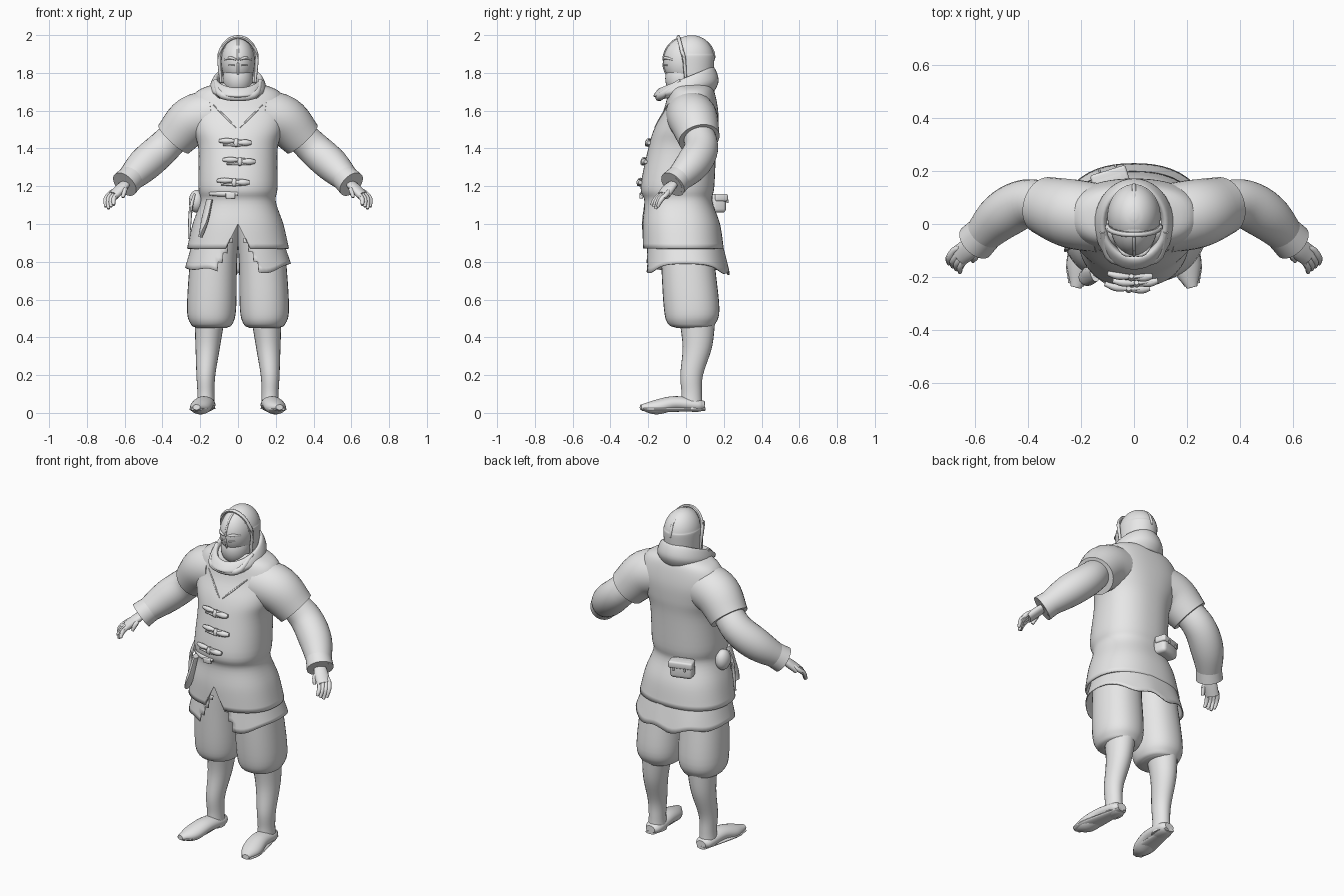
import bpy, bmesh, math
from mathutils import Vector
from mathutils.bvhtree import BVHTree

if "Cube" in bpy.data.objects:
    bpy.data.objects.remove(bpy.data.objects["Cube"])

GREY = (0.8, 0.8, 0.8, 1)
cloth = bpy.data.materials.new("plain_grey")
cloth.use_nodes = True
cloth.diffuse_color = GREY
cloth.node_tree.nodes["Principled BSDF"].inputs["Base Color"].default_value = GREY
parts = []


def finish(name, bm, shell=0):
    """Turn the bmesh into a grey object, with thickness if it is a shell."""
    bmesh.ops.recalc_face_normals(bm, faces=bm.faces[:])
    mesh = bpy.data.meshes.new(name)
    bm.to_mesh(mesh)
    bm.free()
    obj = bpy.data.objects.new(name, mesh)
    bpy.context.collection.objects.link(obj)
    mesh.materials.append(cloth)
    if shell:
        obj.modifiers.new("thickness", "SOLIDIFY").thickness = shell
    parts.append(obj)
    return obj


def spline(rings, steps):
    """Catmull-Rom interpolation of the ring parameters."""
    points = [Vector(ring) for ring in rings]
    first = points[0] * 2 - points[1]
    last = points[-1] * 2 - points[-2]
    points = [first, *points, last]
    rows = []
    for before, start, end, after in zip(points, points[1:], points[2:], points[3:]):
        slope_in, slope_out = (end - before) / 2, (after - start) / 2
        for step in range(steps):
            t = step / steps
            ease = t * t * (3 - 2 * t)
            bend = t * (1 - t)
            rows.append(start.lerp(end, ease) + slope_in * bend * (1 - t) - slope_out * bend * t)
    return rows + [points[-2]]


def loft(name, rings, level=False, depth=1, segs=24, steps=5, power=2,
         caps=True, shape=None, drop=None, shell=0):
    """Skin over rings (x, y, z, half width). Level rings lie flat, the others
    stand square to the path. Depth is the ratio of half depth to half width."""
    rows = spline(rings, steps)
    centres = [row.to_tuple()[:3] if len(row) < 4 else Vector(row[:3]) for row in rows]
    bm = bmesh.new()
    loops = []
    for i, (centre, row) in enumerate(zip(centres, rows)):
        across, up = Vector((1, 0, 0)), Vector((0, 1, 0))
        if not level:
            along = centres[min(i + 1, len(rows) - 1)] - centres[max(i - 1, 0)]
            across = along.cross(Vector((0, 0, 1))).normalized()
            up = across.cross(along).normalized()
        width = row[3]
        deep = row[4] if len(row) > 4 else width * depth
        loop = []
        for k in range(segs):
            angle = math.tau * k / segs
            u, v = (math.copysign(abs(w) ** (2 / power), w) for w in (math.cos(angle), math.sin(angle)))
            spot = centre + across * u * width + up * v * deep
            loop.append(bm.verts.new(shape(spot) if shape else spot))
        loops.append(loop)
    for lower, upper in zip(loops, loops[1:]):
        for k in range(segs):
            n = (k + 1) % segs
            bm.faces.new((lower[k], lower[n], upper[n], upper[k]))
    if caps:
        bm.faces.new(loops[0])
        bm.faces.new(loops[-1])
    if drop:
        gone = [face for face in bm.faces if drop(face.calc_center_median())]
        bmesh.ops.delete(bm, geom=gone, context="FACES")
    return finish(name, bm, shell)


def body(rows):
    """Centred rings from (height, half width, front y, back y)."""
    return [(0, (front_y + back_y) / 2, z, width, (back_y - front_y) / 2)
            for z, width, front_y, back_y in rows]


def rod(name, points, radius):
    """Thin cord through the points, narrowed at both ends."""
    ends = (0, len(points) - 1)
    return loft(name, [(*p, radius * (.6 if i in ends else 1)) for i, p in enumerate(points)], segs=8, steps=3)


def pair(name, build, points, *args, **options):
    """The same part on the left and, mirrored, on the right."""
    for word, sign in (("left_", 1), ("right_", -1)):
        build(word + name, [(sign * p[0], *p[1:]) for p in points], *args, **options)


def ball(name, loc, size):
    bm = bmesh.new()
    bmesh.ops.create_uvsphere(bm, u_segments=32, v_segments=20, radius=1)
    bmesh.ops.scale(bm, vec=size, verts=bm.verts)
    obj = finish(name, bm)
    obj.location = loc
    return obj


def box(name, loc, size, turn=0, bevel=.02):
    bm = bmesh.new()
    bmesh.ops.create_cube(bm, size=1)
    bmesh.ops.scale(bm, vec=size, verts=bm.verts)
    bmesh.ops.bevel(bm, geom=bm.edges[:], offset=bevel, segments=3, profile=.5, affect="EDGES")
    obj = finish(name, bm)
    obj.location, obj.rotation_euler = loc, (0, 0, turn)
    return obj


# Coat, with an inverted V cut in the front hem
def coat_hem(spot):
    if spot.y < 0 and spot.z < 1:
        spot.z = max(spot.z, 1 - 2 * abs(spot.x))
    return spot


coat = loft("coat", body([
    (.87, .27, -.23, .2), (1, .24, -.23, .18), (1.12, .2, -.22, .14), (1.2, .21, -.24, .15),
    (1.4, .21, -.2, .16), (1.5, .24, -.17, .17), (1.6, .26, -.12, .17), (1.7, .22, -.09, .15),
    (1.75, .1, -.06, .12)]), level=True, segs=64, power=2.3, caps=False, shape=coat_hem, shell=.01)
surface = BVHTree.FromPolygons([v.co.copy() for v in coat.data.vertices],
                               [list(p.vertices) for p in coat.data.polygons])


def on_front(x, z, gap=.01):
    """Point just off the front of the coat."""
    hit = surface.ray_cast(Vector((x, -1, z)), Vector((0, 1, 0)))[0]
    return (x, hit.y - gap, z)


# Under-skirt, parted at the front with a ragged hem
def skirt_hem(spot):
    low = max(0, .9 - spot.z)
    spot.z += low * (.2 - 5 * spot.y ** 2 + .08 * math.sin(spot.x * 30))
    return spot


def skirt_gap(spot):
    return spot.y < 0 and abs(spot.x) < .04 + max(0, .9 - spot.z) / 2


loft("under_skirt", body([(.95, .23, -.2, .18), (.75, .28, -.22, .23)]), level=True, segs=72,
     steps=8, power=2.3, caps=False, shape=skirt_hem, drop=skirt_gap, shell=.006)


# Collar, higher behind than in front
def collar_tilt(spot):
    spot.z += spot.y * (.15 + 3 * max(0, spot.z - 1.69))
    return spot


loft("collar", [(0, 0, 1.68, .13), (0, 0, 1.72, .15), (0, 0, 1.77, .13), (0, 0, 1.77, .11), (0, 0, 1.72, .1)],
     level=True, depth=1.15, segs=40, caps=False, shape=collar_tilt, shell=.005)
loft("collar_roll", [(-.12, -.03, 1.76, .01), (-.08, -.13, 1.68, .02), (.08, -.13, 1.68, .02), (.12, -.03, 1.76, .01)],
     segs=10)

# Head and mask
ball("head", (0, 0, 1.86), (.09, .12, .13))
ball("jaw", (0, -.02, 1.77), (.08, .09, .1))
rod("mask_ridge", [(0, .12 * -math.cos(a), 1.86 + .13 * math.sin(a))
                   for a in (math.pi * k / 12 for k in range(-3, 6))], .006)
pair("brow", rod, [(.01, -.12, 1.87), (.04, -.11, 1.88), (.07, -.07, 1.87)], .008)
pair("eye", rod, [(.02, -.12, 1.84), (.05, -.1, 1.84)], .007)

# Hood: upright sides under a round dome, open at the face
dome = [(0, .03, 1.87 + .13 * math.sin(a), .1 * math.cos(a)) for a in (math.pi * k / 13 for k in range(7))]
loft("hood", [(0, .03, 1.7, .09), *dome], level=True, depth=1.2, segs=40,
     drop=lambda spot: spot.y < -.01 - max(0, spot.z - 1.85) / 5, shell=.01)
arch = [(.1 * math.cos(a), -.01 - .03 * math.sin(a), 1.87 + .12 * math.sin(a))
        for a in (math.pi * k / 8 for k in range(9))]
rod("hood_rim", [(.09, 0, 1.74), *arch, (-.09, 0, 1.74)], .01)
rod("hood_seam", [(0, .03 + .12 * math.cos(a), 1.87 + .12 * math.sin(a))
                  for a in (math.pi * k / 12 for k in range(9))], .008)

# Neckline
for sign in (1, -1):
    rod("lapel", [on_front(sign * x, 1.5 + x, 0) for x in (.01, .06, .13)], .005)

# Arms
pair("sleeve", loft, [(.12, .02, 1.58, .13), (.24, .04, 1.55, .13), (.34, .07, 1.45, .11)], segs=32)
pair("forearm", loft, [(.3, .06, 1.5, .08), (.4, .08, 1.4, .09), (.5, .03, 1.31, .09), (.6, -.07, 1.21, .06)], segs=28)
pair("cuff", loft, [(.56, -.03, 1.25, .07), (.6, -.07, 1.21, .075)], segs=28)

# Hands: four fingers fanned from the palm, and a thumb
pair("palm", loft, [(.59, -.06, 1.22, .03), (.62, -.09, 1.19, .04), (.66, -.12, 1.15, .04)], depth=.6, segs=16)
for i in range(4):
    knuckle = Vector((.68, -.1, 1.16)) - Vector((.014, .011, 0)) * i
    root = knuckle + Vector((-.02, .01, .02))
    middle = knuckle + Vector((.02, -.03, -.03))
    tip = knuckle + Vector((.02, -.05, -.08 + .01 * abs(i - 1)))
    pair(f"finger_{i + 1}", rod, [root, knuckle, middle, tip], .013)
pair("thumb", rod, [(.6, -.08, 1.2), (.6, -.12, 1.18), (.61, -.14, 1.14)], .014)

# Baggy breeches gathered under the knee
pair("breeches", loft, [(.11, 0, 1, .12), (.13, .01, .8, .125), (.14, .03, .55, .13), (.14, .03, .47, .11),
                        (.14, .04, .45, .08)], level=True, depth=1.13, segs=32, power=2.2)

# Boots with feet turned slightly out
pair("boot", loft, [(.15, .06, .5, .08), (.16, .06, .35, .065), (.17, .03, .2, .05), (.17, .03, .1, .045),
                    (.17, .03, .02, .05)], level=True, depth=1.2)
pair("foot", loft, [(.17, .1, .04, .03), (.17, .06, .04, .05), (.18, -.06, .05, .055), (.2, -.16, .03, .055),
                    (.22, -.24, .03, .02)], depth=.7)
pair("sole", loft, [(.17, .1, .02, .03), (.2, -.14, .02, .055), (.22, -.23, .02, .03)], depth=.3)

# Toggle fastenings: peg, knot, button and two cords each
for i, (x, z) in enumerate(((-.1, 1.43), (-.08, 1.33), (-.11, 1.22))):
    name = f"toggle_{i + 1}_"
    rod(name + "peg", [on_front(x + d, z + .01) for d in (0, .04, .08)], .015)
    rod(name + "knot", [on_front(x + .09, z + d) for d in (-.02, 0, .02)], .015)
    rod(name + "button", [on_front(x + d, z) for d in (.1, .14, .17)], .017)
    for d in (-.012, .012):
        rod(name + "cord", [on_front(x + along, z + d) for along in (.02, .09, .15)], .007)

# Waist strap and buckle
rod("waist_strap", [on_front(x, 1.16, 0) for x in (-.15, -.08, 0)], .015)
box("buckle", on_front(-.04, 1.15), (.05, .02, .03), bevel=.005)

# Belongings carried on the right hip and back
box("back_pouch", (-.09, .16, 1.11), (.13, .08, .1), turn=.3)
box("back_pouch_flap", (-.09, .17, 1.14), (.14, .07, .04), turn=.3, bevel=.01)
for d in (-.03, .03):
    box("pouch_stud", (-.1 + d, .21 + d / 3, 1.12), (.01, .01, .02), turn=.3, bevel=.003)
ball("hip_pouch", (-.22, -.04, 1.12), (.04, .05, .06))
rod("knife", [(-.23, -.08, 1.16), (-.25, -.09, 1.08), (-.26, -.1, .92)], .01)
loft("sheath", [(-.15, -.19, 1.13, .03), (-.18, -.2, 1, .035), (-.2, -.2, .93, .02)], depth=.5, segs=12)

# Smooth shading with crisp edges
bpy.ops.object.select_all(action="DESELECT")
for obj in parts:
    obj.select_set(True)
bpy.context.view_layer.objects.active = coat
bpy.ops.object.shade_smooth_by_angle(angle=math.radians(45))
